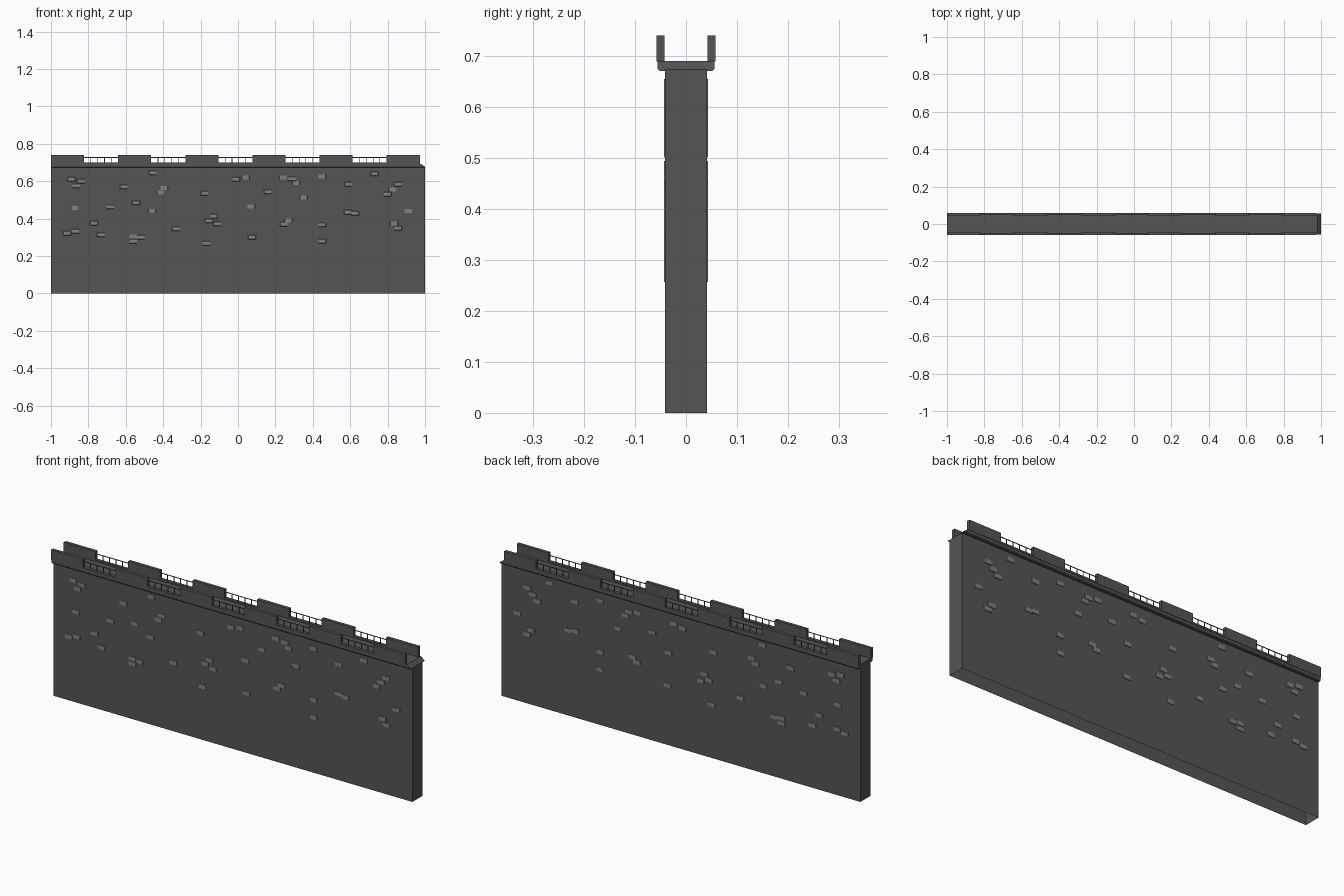
import bpy, bmesh

if "Cube" in bpy.data.objects:
    bpy.data.objects.remove(bpy.data.objects["Cube"])

def material(name, v):
    m = bpy.data.materials.new(name)
    m.diffuse_color = (v, v, v, 1)
    m.use_nodes = True
    m.node_tree.nodes["Principled BSDF"].inputs["Base Color"].default_value = m.diffuse_color
    return m

DARK = material("dark_stone", 0.09)
LIGHT = material("light_stone", 0.22)

def finish(name, bm, mat):
    bmesh.ops.recalc_face_normals(bm, faces=bm.faces)
    me = bpy.data.meshes.new(name)
    bm.to_mesh(me)
    bm.free()
    me.materials.append(mat)
    ob = bpy.data.objects.new(name, me)
    bpy.context.collection.objects.link(ob)
    return ob

def mirror_y(ob):
    mod = ob.modifiers.new("both_sides", 'MIRROR')
    mod.use_axis = (False, True, False)

def box(bm, x0, x1, y0, y1, z0, z1):
    r = bmesh.ops.create_cube(bm, size=1)
    for v in r["verts"]:
        v.co.x = x0 if v.co.x < 0 else x1
        v.co.y = y0 if v.co.y < 0 else y1
        v.co.z = z0 if v.co.z < 0 else z1
    return r["verts"]

# main wall, open underneath
bm = bmesh.new()
box(bm, -1, 1, -0.041, 0.041, 0, 0.674)
bmesh.ops.recalc_face_normals(bm, faces=bm.faces)
bmesh.ops.delete(bm, geom=[f for f in bm.faces if f.normal.z < -0.5], context='FACES')
finish("wall", bm, DARK)

# walkway ledge with chamfered underside and sloping right end
bm = bmesh.new()
half = [(0.052, 0.672), (0.056, 0.676), (0.056, 0.691)]
prof = half + [(-y, z) for y, z in reversed(half)]
ends = []
for x in (-1, 1):
    ends.append([bm.verts.new((0.98 if x > 0 and z > 0.68 else x, y, z)) for y, z in prof])
for i in range(6):
    j = (i + 1) % 6
    bm.faces.new((ends[0][i], ends[0][j], ends[1][j], ends[1][i]))
for e in ends:
    bm.faces.new(e)
finish("walkway_ledge", bm, DARK)

# crenellated parapet: low curb rising into six merlons
STEP, WIDTH, COUNT = 0.359, 0.177, 6
CURB, TOP = 0.699, 0.741
outline = []
for i in range(COUNT):
    a = -1 + i * STEP
    b = a + WIDTH
    if i:
        outline.append((a, CURB))
    outline += [(a, TOP), (b, TOP)]
    if i < COUNT - 1:
        outline.append((b, CURB))
outline += [(outline[-1][0], 0.69), (-1, 0.69)]
bm = bmesh.new()
face = bm.faces.new([bm.verts.new((x, -0.058, z)) for x, z in outline])
r = bmesh.ops.extrude_face_region(bm, geom=[face])
for g in r["geom"]:
    if isinstance(g, bmesh.types.BMVert):
        g.co.y = -0.042
mirror_y(finish("parapet", bm, DARK))

# thin railings in the gaps
bm = bmesh.new()
for i in range(COUNT - 1):
    a = -1 + i * STEP + WIDTH
    gap = STEP - WIDTH
    box(bm, a, a + gap, -0.0515, -0.0485, 0.725, 0.728)
    for k in range(1, 5):
        x = a + gap * k / 5
        box(bm, x - 0.0015, x + 0.0015, -0.0515, -0.0485, CURB - 0.002, 0.726)
mirror_y(finish("railings", bm, DARK))

# raised stones, same layout on both faces (x, z in hundredths)
stones = [(-89, 61), (-84, 60), (-86.5, 57.5), (-45.5, 64.5), (-61, 57), (-39.5, 56.3),
          (-41.5, 54), (-18, 53.5), (-1, 61), (4, 62), (24, 62), (29, 61.3), (31, 59),
          (16, 54.3), (35, 51.3), (45, 62.5), (59, 58.3), (73, 64), (85.5, 58.3),
          (82.5, 55.6), (80, 53), (-87.5, 45.6), (-68.3, 46.3), (-54.5, 48.4), (-46, 44),
          (-13, 41.2), (-15.5, 38.8), (-11, 37.2), (7, 46.5), (27, 39), (24.5, 37),
          (45, 36.7), (58.8, 43.4), (62.6, 42.8), (91, 44), (83.4, 37.4), (85.6, 34.8),
          (-91.4, 32.1), (-87, 33.2), (-77, 37.5), (-73.3, 31.4), (-56, 30.4),
          (-52, 30), (-56, 27.9), (-33.2, 34.5), (-17, 26.8), (7.5, 30), (45, 27.9)]
bm = bmesh.new()
for sx, sz in stones:
    x, z = sx / 100, sz / 100
    for v in box(bm, x - 0.021, x + 0.021, -0.0435, -0.04, z - 0.012, z + 0.012):
        if v.co.y < -0.042:
            v.co.x += 0.002 if v.co.x < x else -0.002
            v.co.z += 0.002 if v.co.z < z else -0.002
mirror_y(finish("raised_stones", bm, LIGHT))
